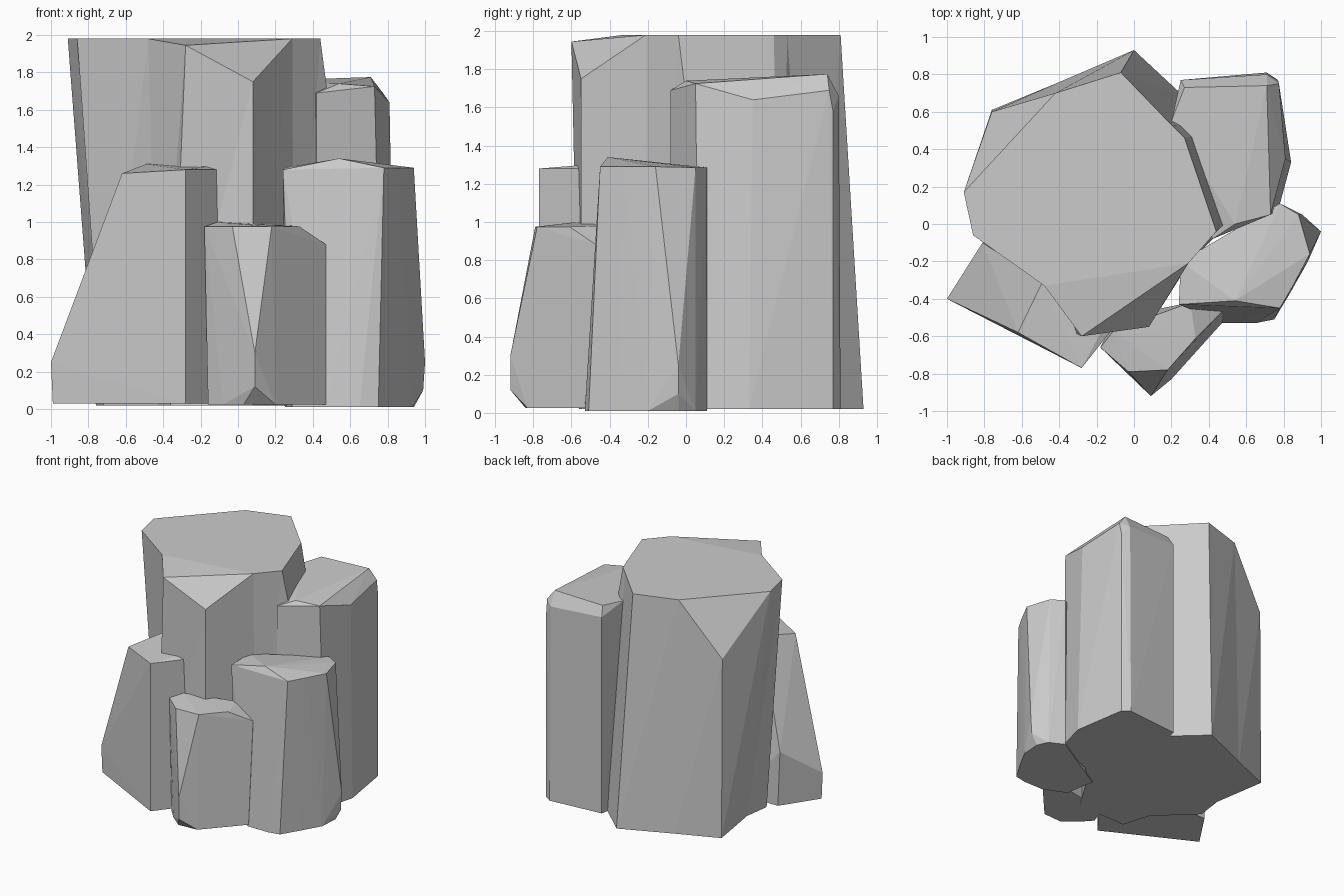
import bpy, bmesh

if "Cube" in bpy.data.objects:
    bpy.data.objects.remove(bpy.data.objects["Cube"])


def finish(name, bm):
    bmesh.ops.recalc_face_normals(bm, faces=bm.faces)
    me = bpy.data.meshes.new(name)
    bm.to_mesh(me)
    bm.free()
    bpy.context.collection.objects.link(bpy.data.objects.new(name, me))


def hull_column(name, top, mid, base, z0):
    """Faceted convex column: top points, mid-height corners, flat footprint."""
    bm = bmesh.new()
    for p in top + mid + [(x, y, z0) for x, y in base]:
        bm.verts.new(p)
    res = bmesh.ops.convex_hull(bm, input=bm.verts)
    loose = [v for v in bm.verts if not v.link_faces]
    bmesh.ops.delete(bm, geom=loose, context='VERTS')
    bmesh.ops.dissolve_limit(bm, angle_limit=0.02, verts=bm.verts, edges=bm.edges)
    finish(name, bm)


def lofted_column(name, rows, z0):
    """Column from (base x, base y, top x, top y, top z) corners; low corners become chipped."""
    bm = bmesh.new()
    low = [bm.verts.new((r[0], r[1], z0)) for r in rows]
    high = [bm.verts.new(r[2:]) for r in rows]
    n = len(rows)
    for i in range(n):
        j = (i + 1) % n
        a, b, c, d = low[i], low[j], high[j], high[i]
        # split each twisted side along its outward-safe diagonal
        bm.faces.new((a, b, c))
        bm.faces.new((a, c, d))
    bm.faces.new(low[::-1])
    cap = high[:]
    peak = max(v.co.z for v in cap)
    while min(v.co.z for v in cap) < peak - 0.02:
        i = min(range(len(cap)), key=lambda k: cap[k].co.z)
        bm.faces.new((cap[i - 1], cap[i], cap[(i + 1) % len(cap)]))
        cap.pop(i)
    bm.faces.new(cap)
    finish(name, bm)


# tall central column with chipped top corners
lofted_column("tall_column", [
    (-.72, -.05, -.86, -.06, 1.98),
    (-.43, -.33, -.48, -.33, 1.98),
    (-.36, -.56, -.28, -.60, 1.945),
    (.08, -.55, .08, -.55, 1.75),
    (.30, -.20, .29, -.21, 1.98),
    (.70, .20, .44, -.04, 1.98),
    (.60, .50, .27, .46, 1.98),
    (.28, .67, .20, .53, 1.98),
    (0, .93, -.07, .81, 1.98),
    (-.42, .75, -.42, .70, 1.98),
    (-.76, .61, -.76, .60, 1.53),
    (-.69, .17, -.91, .17, 1.98)], .02)

# left column with a long sloping flank
hull_column("left_column",
            [(-.62, -.58, 1.26), (-.28, -.77, 1.28), (-.09, -.53, 1.28),
             (-.08, -.40, 1.31), (-.49, -.31, 1.31)],
            [(-1, -.40, .25), (-.81, -.10, .49)],
            [(-.99, -.40), (-.28, -.77), (-.07, -.5), (-.4, -.1), (-.79, -.10)], .03)

# back right column
hull_column("back_right_column",
            [(.42, -.08, 1.69), (.54, 0, 1.74), (.73, .05, 1.725), (.70, .2, 1.73),
             (.81, .35, 1.64), (.775, .75, 1.69), (.71, .74, 1.775),
             (.27, .73, 1.76), (.20, .55, 1.75)],
            [(.25, .77, 1.68), (.71, .80, 1.66), (.77, .77, 1.58)],
            [(.42, -.08), (.77, .07), (.84, .33), (.79, .53), (.77, .77),
             (.71, .81), (.25, .77), (.2, .5)], .02)

# front right column
hull_column("front_right_column",
            [(.24, -.43, 1.28), (.54, -.41, 1.34), (.78, -.45, 1.29), (.85, -.33, 1.29),
             (.94, -.16, 1.29), (.88, .05, 1.285), (.78, .11, 1.285), (.25, -.2, 1.29)],
            [(1, -.04, .25), (.99, -.04, .1)],
            [(.29, -.45), (.47, -.53), (.65, -.53), (.75, -.51), (.84, -.36),
             (.93, -.2), (.94, -.04), (.90, .05), (.78, .11), (.25, -.2)], .01)

# short front column with a wedge-shaped nose
hull_column("front_column",
            [(-.18, -.66, .975), (-.11, -.57, 1.0), (-.03, -.79, .975), (.18, -.78, .975),
             (.33, -.61, .975), (.47, -.47, .88), (.3, -.42, .98)],
            [(.09, -.92, .3), (.09, -.92, .12)],
            [(-.16, -.66), (-.08, -.75), (.03, -.84), (.2, -.83), (.47, -.53),
             (.47, -.4), (-.1, -.5)], .025)
